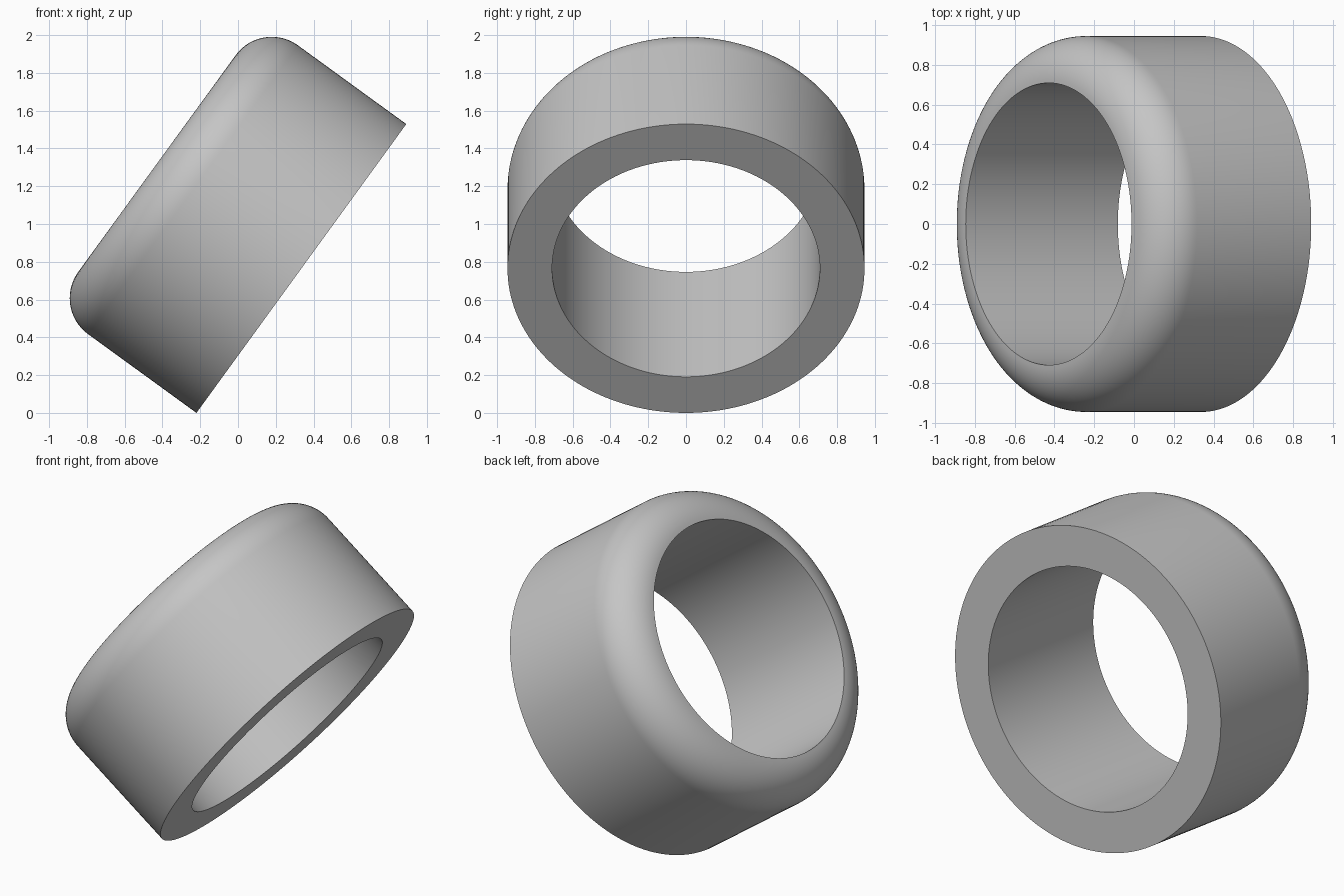
import bpy, bmesh, math
from mathutils import Matrix, Vector

cube = bpy.data.objects.get("Cube")
if cube:
    bpy.data.objects.remove(cube, do_unlink=True)

OUTER, INNER, HEIGHT = 0.945, 0.709, 0.945
FILLET = OUTER - INNER
TILT = math.radians(-54)
SEGMENTS, ARC_STEPS = 160, 20

# Plain grey material
grey = bpy.data.materials.new("grey")
grey.use_nodes = True
color = (0.56, 0.56, 0.56, 1)
grey.diffuse_color = color
grey.node_tree.nodes["Principled BSDF"].inputs["Base Color"].default_value = color

# Ring section: square base, rounded outer shoulder, sharp bore edge
profile = [(INNER, 0), (OUTER, 0)]
for i in range(ARC_STEPS + 1):
    a = math.pi / 2 * i / ARC_STEPS
    profile.append((INNER + FILLET * math.cos(a), HEIGHT - FILLET + FILLET * math.sin(a)))

# Revolve the section around its axis
bm = bmesh.new()
verts = [bm.verts.new((r, 0, z)) for r, z in profile]
edges = [bm.edges.new((v, verts[(i + 1) % len(verts)])) for i, v in enumerate(verts)]
bmesh.ops.spin(bm, geom=verts + edges, cent=(0, 0, 0), axis=(0, 0, 1),
               angle=math.tau, steps=SEGMENTS, use_merge=True)
bmesh.ops.remove_doubles(bm, verts=bm.verts, dist=0.0001)
bmesh.ops.recalc_face_normals(bm, faces=bm.faces)

# Lean the ring over and rest it on the ground
bmesh.ops.rotate(bm, verts=bm.verts, matrix=Matrix.Rotation(TILT, 3, 'Y'))
xs = [v.co.x for v in bm.verts]
lowest = min(v.co.z for v in bm.verts)
bmesh.ops.translate(bm, verts=bm.verts,
                    vec=Vector((-(min(xs) + max(xs)) / 2, 0, -lowest)))

mesh = bpy.data.meshes.new("ring")
bm.to_mesh(mesh)
bm.free()
mesh.materials.append(grey)
ring = bpy.data.objects.new("ring", mesh)
bpy.context.collection.objects.link(ring)

# Smooth curved walls, crisp rims
bpy.ops.object.select_all(action='DESELECT')
ring.select_set(True)
bpy.context.view_layer.objects.active = ring
bpy.ops.object.shade_smooth_by_angle(angle=math.radians(30))
